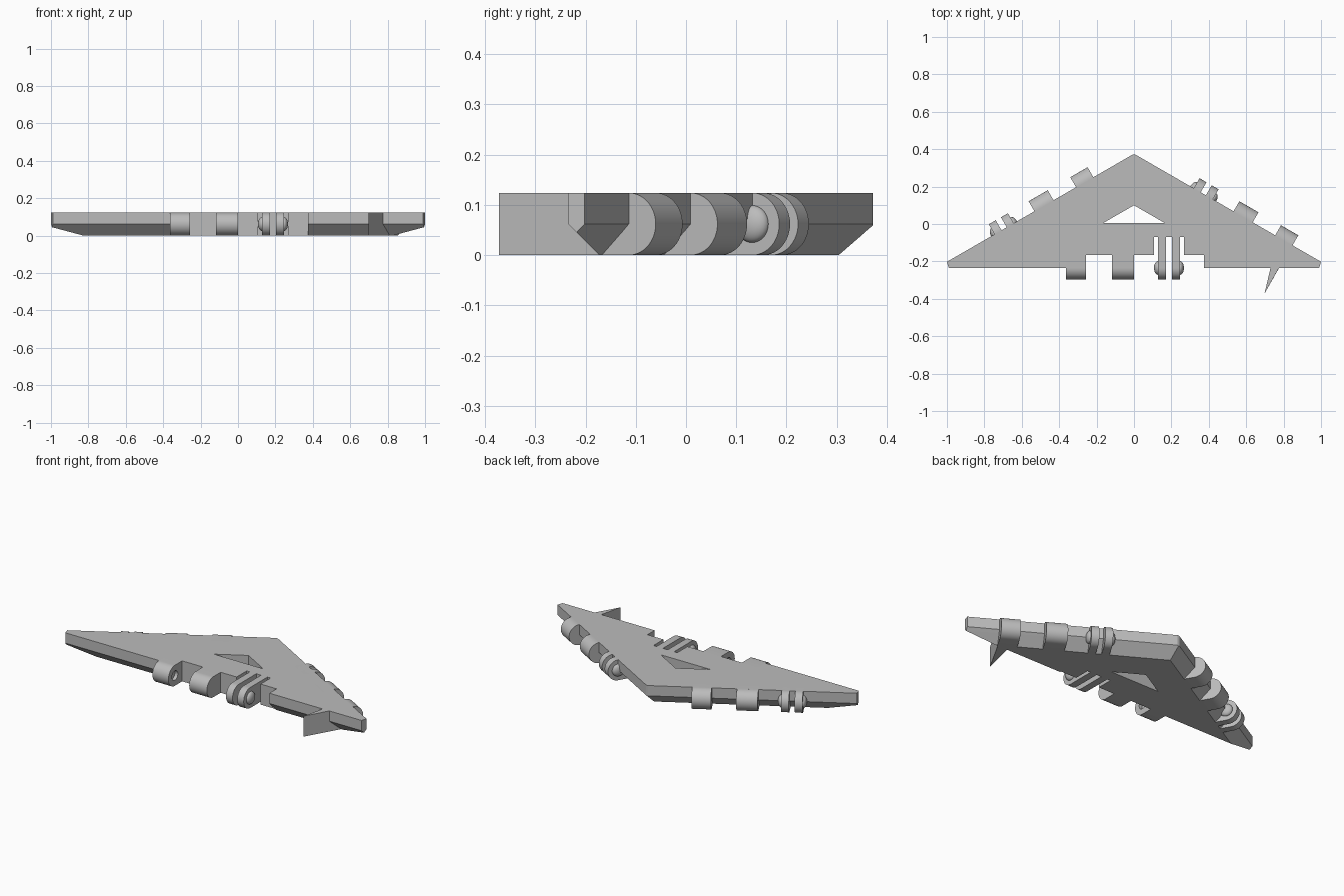
import bpy, bmesh, math
from mathutils import Matrix

if "Cube" in bpy.data.objects:
    bpy.data.objects.remove(bpy.data.objects["Cube"])

H = 0.124            # plate thickness
R = H / 2            # hinge radius
EDGE = -0.235        # hinge axis on the front edge
WALL = -0.166        # back wall of the hinge recess
SLOT = -0.07         # end of the slots beside the fingers

grey = bpy.data.materials.new("plain_grey")
grey.use_nodes = True
colour = (0.5, 0.5, 0.5, 1)
grey.diffuse_color = colour
grey.node_tree.nodes["Principled BSDF"].inputs["Base Color"].default_value = colour


def finish(name, bm, matrix=None):
    if matrix:
        bm.transform(matrix)
    bmesh.ops.recalc_face_normals(bm, faces=bm.faces)
    mesh = bpy.data.meshes.new(name)
    bm.to_mesh(mesh)
    bm.free()
    mesh.materials.append(grey)
    obj = bpy.data.objects.new(name, mesh)
    bpy.context.scene.collection.objects.link(obj)
    return obj


def hull(points):
    bm = bmesh.new()
    for p in points:
        bm.verts.new(p)
    bmesh.ops.convex_hull(bm, input=bm.verts)
    bmesh.ops.dissolve_limit(bm, angle_limit=0.01, verts=bm.verts, edges=bm.edges)
    return bm


def prism(points, offset):
    """Extrude a flat outline along an offset vector."""
    bm = bmesh.new()
    face = bm.faces.new([bm.verts.new(p) for p in points])
    top = bmesh.ops.extrude_face_region(bm, geom=[face], use_keep_orig=True)["geom"]
    bmesh.ops.translate(bm, vec=offset,
                        verts=[v for v in top if isinstance(v, bmesh.types.BMVert)])
    return bm


def cut(obj, cutter):
    cutter.hide_render = True
    mod = obj.modifiers.new("cut", "BOOLEAN")
    mod.operation, mod.solver, mod.object = "DIFFERENCE", "EXACT", cutter
    bpy.context.view_layer.update()
    graph = bpy.context.evaluated_depsgraph_get()
    mesh = bpy.data.meshes.new_from_object(obj.evaluated_get(graph))
    obj.modifiers.clear()
    obj.data = mesh
    bpy.data.objects.remove(cutter)


def smooth(obj):
    bpy.ops.object.select_all(action="DESELECT")
    obj.select_set(True)
    bpy.context.view_layer.objects.active = obj
    bpy.ops.object.shade_smooth_by_angle(angle=math.radians(35))


def lug(name, x0, x1, matrix):
    """Hinge lug: square root at the recess wall, round outer end."""
    outline = [(x0, WALL, H), (x0, WALL, 0)]
    steps = 24
    for i in range(steps + 1):
        a = math.pi * i / steps
        outline.append((x0, EDGE - R * math.sin(a), R - R * math.cos(a)))
    return finish(name, prism(outline, (x1 - x0, 0, 0)), matrix)


def socket(x, matrix):
    bm = bmesh.new()
    place = Matrix.Translation((x, EDGE, R)) @ Matrix.Rotation(math.pi / 2, 4, "Y")
    bmesh.ops.create_cone(bm, cap_ends=True, segments=32, radius1=0.028,
                          radius2=0.028, depth=0.04, matrix=place)
    return finish("socket_cutter", bm, matrix)


def bump(name, x, matrix):
    bm = bmesh.new()
    place = Matrix.Translation((x, EDGE, R)) @ Matrix.Diagonal((0.021, 0.037, 0.037, 1))
    bmesh.ops.create_uvsphere(bm, u_segments=24, v_segments=16, radius=1, matrix=place)
    smooth(finish(name, bm, matrix))


# Plate: wide triangle with clipped corners and a bevelled lower rim
points = [(0, 0.304, 0), (0, 0.372, 0.059)]
for s in (-1, 1):
    points += [(s * 0.826, -0.173, 0), (s * 0.995, -0.218, 0.045)]
    for z in (R, H):
        points += [(s * 0.99, EDGE, z), (s * 1.0, -0.202, z), (s * 0.006, 0.372, z)]
plate = finish("plate", hull(points))

# Triangular window
window = [(-0.165, 0.005, -0.1), (0.165, 0.005, -0.1), (0, 0.1, -0.1)]
cut(plate, finish("window_cutter", prism(window, (0, 0, 0.4))))

# Comb-shaped recess outline shared by the three sides
fingers = [(0.128, 0.171), (0.203, 0.246)]
comb = [(-0.364, -0.45), (-0.364, WALL), (0.107, WALL), (0.107, SLOT)]
for x0, x1 in fingers:
    comb += [(x0, SLOT), (x0, WALL), (x1, WALL), (x1, SLOT)]
comb += [(0.267, SLOT), (0.267, WALL), (0.374, WALL), (0.374, -0.45)]
comb = [(x, y, -0.1) for x, y in comb]

# Hinges on each side: turn, shift along the edge, shift outward
sides = {"front": (0, 0, 0), "left": (150, -0.427, -0.09), "right": (210, 0.427, -0.09)}
for side, (turn, along, out) in sides.items():
    m = Matrix.Rotation(math.radians(turn), 4, "Z") @ Matrix.Translation((along, out, 0))
    cut(plate, finish("recess_cutter", prism(comb, (0, 0, 0.4)), m))

    # Knuckles with facing sockets
    for part, x0, x1, hole in (("outer", -0.364, -0.257, -0.257),
                               ("inner", -0.118, 0, -0.118)):
        knuckle = lug(f"{side}_{part}_knuckle", x0, x1, m)
        cut(knuckle, socket(hole, m))
        smooth(knuckle)

    # Spring fingers with bumps on their outer faces
    for i, (x0, x1) in enumerate(fingers):
        smooth(lug(f"{side}_finger_{i + 1}", x0, x1, m))
        bump(f"{side}_bump_{i + 1}", (x0, x1)[i], m)

# Pointed spike on the front edge
tip = (0.698, -0.372)
spike = [(*tip, 0), (*tip, H), (0.745, -0.173, 0), (0.811, -0.173, 0)]
for z in (R, H):
    spike += [(0.73, EDGE, z), (0.775, EDGE, z)]
finish("spike", hull(spike))
